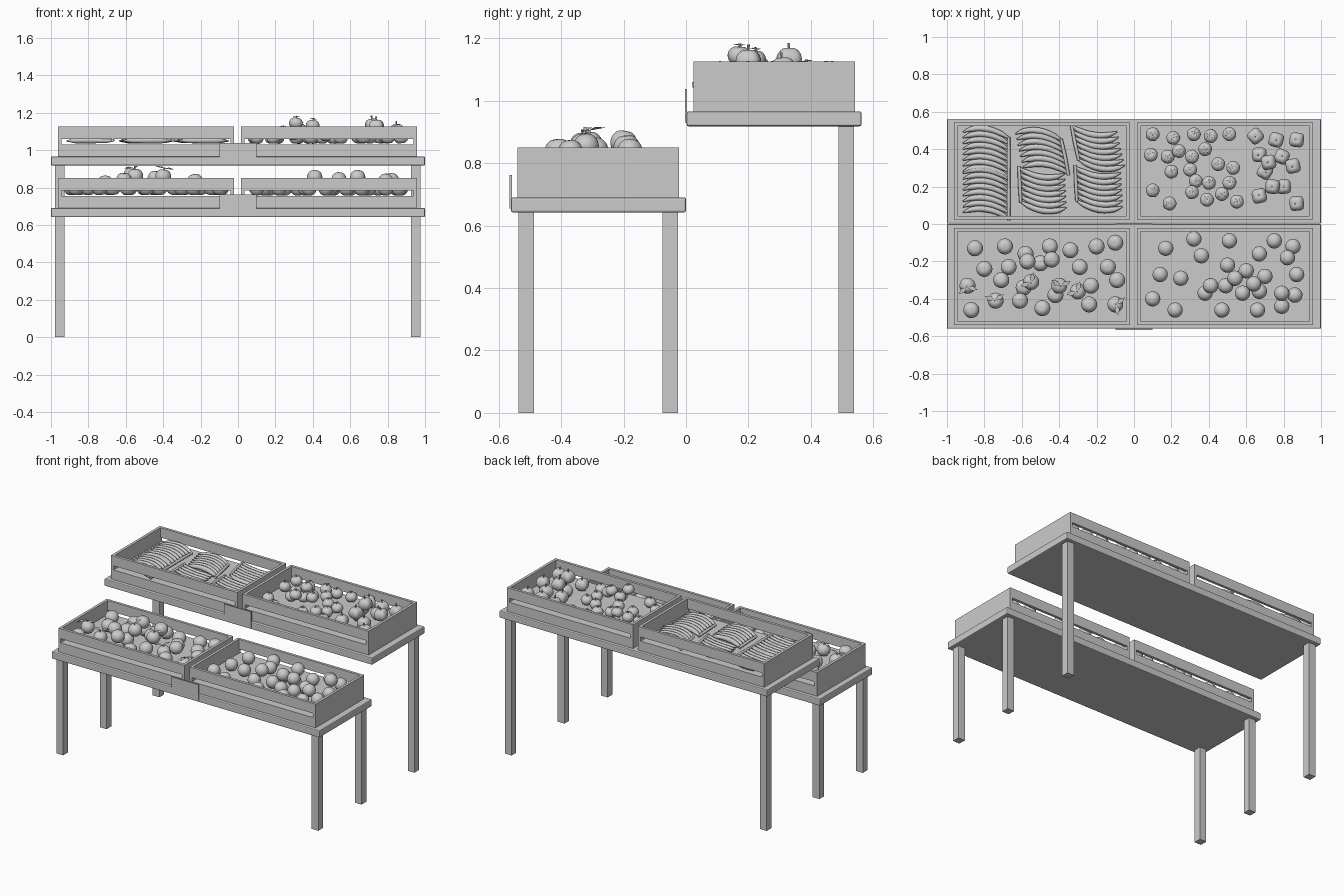
import bpy, bmesh, math, random
from mathutils import Vector, Matrix

random.seed(4)
start_cube = bpy.data.objects.get("Cube")
if start_cube:
    bpy.data.objects.remove(start_cube, do_unlink=True)

GREY = (0.6, 0.6, 0.6, 1)
grey = bpy.data.materials.new("plain grey")
grey.use_nodes = True
grey.diffuse_color = GREY
grey.node_tree.nodes["Principled BSDF"].inputs["Base Color"].default_value = GREY


def add_object(name, data):
    obj = bpy.data.objects.new(name, data)
    bpy.context.collection.objects.link(obj)
    if not data.materials:
        data.materials.append(grey)
    return obj


def box(name, xs, ys, zs, bevel=0):
    """Box from its lower and upper limit on each axis."""
    bm = bmesh.new()
    bmesh.ops.create_cube(bm, size=1)
    lows, highs = Vector((xs[0], ys[0], zs[0])), Vector((xs[1], ys[1], zs[1]))
    size = highs - lows
    for v in bm.verts:
        v.co = (lows + highs) / 2 + Vector(a * b for a, b in zip(v.co, size))
    mesh = bpy.data.meshes.new(name)
    bm.to_mesh(mesh)
    bm.free()
    obj = add_object(name, mesh)
    if bevel:
        mod = obj.modifiers.new("soft edges", "BEVEL")
        mod.width, mod.segments = bevel, 2
    return obj


# Tables: top, price plate and legs
def table(name, front, z, leg_rows):
    box(name + "_top", (-1, 1), (front, front + 0.56), (z, z + 0.048), 0.006)
    box(name + "_sign", (-0.1, 0.1), (front - 0.006, front + 0.002), (z + 0.012, z + 0.12))
    for y in leg_rows:
        for side, x in (("right", -0.953), ("left", 0.95)):
            box(f"{name}_{side}_leg", (x - 0.025, x + 0.025), (y - 0.025, y + 0.025), (0, z))


# Crates: solid ends, slatted long sides and a raised floor
WALL = 0.018
FLOOR = 0.065


def crate(name, x0, x1, y0, z):
    y1, top = y0 + 0.518, z + 0.16
    for x in (x0, x1 - WALL):
        box(name + "_end", (x, x + WALL), (y0, y1), (z, top))
    inner = (x0 + WALL, x1 - WALL)
    for y in (y0, y1 - WALL):
        box(name + "_lower_slat", inner, (y, y + WALL), (z, z + FLOOR))
        box(name + "_upper_slat", inner, (y, y + WALL), (z + 0.093, top))
    box(name + "_floor", inner, (y0 + WALL, y1 - WALL), (z + FLOOR - 0.015, z + FLOOR))


# Fruit templates
def add_leaf(bm, length, width, angle, base):
    """Pointed leaf that lifts away from the stem."""
    turn = Matrix.Rotation(angle, 3, "Z")
    outline = [(0, 0, 0), (0.5, -0.5, 0.15), (1, 0, 0.05), (0.5, 0.5, 0.15)]
    verts = [bm.verts.new(base + turn @ Vector((a * length, b * width, c * length)))
             for a, b, c in outline]
    bm.faces.new(verts)


def fruit_mesh(name, r, squash=1, lobes=0, lobe_depth=0, dimple=0, stem=0, leaves=0, leaf=0):
    bm = bmesh.new()
    bmesh.ops.create_uvsphere(bm, u_segments=20, v_segments=12, radius=r)
    for v in bm.verts:
        rho = math.hypot(v.co.x, v.co.y) / r
        if lobes:
            wave = 1 + lobe_depth * math.cos(lobes * math.atan2(v.co.y, v.co.x)) * rho
            v.co.x *= wave
            v.co.y *= wave
        sink = dimple * math.exp(-(rho / 0.35) ** 2)
        v.co.z *= squash * (1 - sink)
    for f in bm.faces:
        f.smooth = True
    top = Vector((0, 0, r * squash * (1 - dimple)))
    if stem:
        bmesh.ops.create_cone(bm, cap_ends=True, segments=6, radius1=0.003, radius2=0.005,
                              depth=stem, matrix=Matrix.Translation(top + Vector((0, 0, stem / 2))))
    for i in range(leaves):
        add_leaf(bm, leaf, leaf * 0.45, i * math.tau / max(leaves, 3), top + Vector((0, 0, 0.006)))
    mesh = bpy.data.meshes.new(name)
    bm.to_mesh(mesh)
    bm.free()
    mesh.materials.append(grey)
    return mesh


def pile(name, mesh, r, floor, spots, special=None, special_every=5):
    """Drop fruit one by one; each rests on the floor or on earlier fruit."""
    placed = []
    for i, (px, py) in enumerate(spots):
        x, y, z = px / 100, py / 100, floor + r
        for q in placed:
            d = math.hypot(x - q.x, y - q.y)
            if d < 2 * r:
                z = max(z, q.z + math.sqrt(4 * r * r - d * d) * 0.9)
        z = min(z, floor + r + 0.08)
        placed.append(Vector((x, y, z)))
        use = special if special and i % special_every == 0 else mesh
        obj = add_object(name, use)
        obj.location = placed[-1]
        obj.rotation_euler = (random.uniform(-0.15, 0.15), random.uniform(-0.15, 0.15),
                              random.uniform(0, math.tau))


# Bananas: tapered bent tubes that hang from a thick stalk
def banana_bunch(x, y, facing, count, lean):
    curve = bpy.data.curves.new("banana_bunch", "CURVE")
    curve.dimensions = "3D"
    curve.bevel_depth = 0.017
    curve.bevel_resolution = 2
    curve.resolution_u = 3
    curve.use_fill_caps = True

    def strand(points):
        spline = curve.splines.new("BEZIER")
        spline.bezier_points.add(len(points) - 1)
        for bp, (a, b, c, radius) in zip(spline.bezier_points, points):
            bp.co = (a, b, c)
            bp.radius = radius
            bp.handle_left_type = bp.handle_right_type = "AUTO"

    pitch = 0.03
    half = (count - 1) * pitch / 2
    for i in range(count):
        b = half - i * pitch
        a = lean * (i / (count - 1) - 0.5)
        strand([(a, b + 0.035, 0.02, 0.35), (a + 0.04, b + 0.012, 0.02, 0.8),
                (a + 0.12, b - 0.014, 0.022, 1), (a + 0.2, b - 0.012, 0.02, 0.85),
                (a + 0.245, b + 0.004, 0.018, 0.2)])
    strand([(-lean / 2, half + 0.045, 0.02, 0.5), (0, 0.03, 0.022, 0.6),
            (lean / 2, 0.03 - half, 0.02, 0.5)])
    obj = add_object("banana_bunch", curve)
    obj.location = (x, y, UPPER + FLOOR)
    obj.rotation_euler.z = 0 if facing > 0 else math.pi
    bpy.ops.object.select_all(action="DESELECT")
    obj.select_set(True)
    bpy.context.view_layer.objects.active = obj
    bpy.ops.object.convert(target="MESH")
    bpy.ops.object.shade_smooth()


# Two-step stand
LOWER, UPPER = 0.69, 0.966
table("lower_table", -0.56, 0.642, (-0.512, -0.05))
table("upper_table", 0.002, 0.918, (0.513,))
for level, y0, z in (("lower", -0.54, LOWER), ("upper", 0.024, UPPER)):
    crate(level + "_right_crate", -0.963, -0.022, y0, z)
    crate(level + "_left_crate", 0.016, 0.957, y0, z)

# Oranges
orange = fruit_mesh("orange", 0.041, dimple=0.04)
pile("orange", orange, 0.041, LOWER + FLOOR, [
    (17, -13), (32, -8), (51, -9), (75, -9), (85, -12), (36, -17), (14, -27), (25, -29),
    (50, -22), (60, -25), (67, -16), (82, -18), (70, -28), (67, -36), (58, -37), (49, -33),
    (87, -27), (86, -38), (79, -44), (66, -46), (47, -46), (38, -37), (22, -46), (10, -40),
    (41, -33), (54, -29), (64, -32), (79, -37)])

# Peaches, some with leaves
peach = fruit_mesh("peach", 0.043, squash=0.97, dimple=0.12)
leafy = fruit_mesh("leafy_peach", 0.043, squash=0.97, dimple=0.12, stem=0.012, leaves=2, leaf=0.06)
pile("peach", peach, 0.043, LOWER + FLOOR, [
    (-89, -33), (-85, -13), (-69, -12), (-58, -16), (-45, -12), (-74, -41), (-34, -14),
    (-20, -12), (-10, -10), (-80, -24), (-10, -43), (-67, -23), (-50, -21), (-29, -23),
    (-14, -23), (-30, -36), (-71, -30), (-9, -30), (-59, -34), (-42, -38), (-55, -31),
    (-61, -41), (-87, -46), (-49, -45), (-24, -43), (-40, -33), (-23, -33), (-57, -20),
    (-44, -19)], leafy)

# Tomatoes with star-shaped leaves
tomato = fruit_mesh("tomato", 0.037, squash=0.88, lobes=5, lobe_depth=0.02, dimple=0.15,
                    stem=0.012, leaves=5, leaf=0.022)
pile("tomato", tomato, 0.037, UPPER + FLOOR - 0.004, [
    (10, 48), (21, 46), (32, 48), (41, 47), (51, 48), (9, 37), (18, 36), (31, 36), (38, 40),
    (20, 28), (30, 29), (10, 18), (19, 11), (33, 23), (40, 22), (31, 17), (45, 32), (53, 30),
    (51, 22), (39, 13), (47, 16), (55, 12), (24, 39)])

# Bell peppers
pepper = fruit_mesh("bell_pepper", 0.042, lobes=4, lobe_depth=0.09, dimple=0.2, stem=0.02)
pile("bell_pepper", pepper, 0.042, UPPER + FLOOR, [
    (65, 47), (76, 45), (87, 45), (67, 37), (79, 36), (85, 31), (70, 28), (80, 20), (67, 15),
    (87, 11), (72, 33), (74, 20)])

# Banana bunches
for x, y, facing, count, lean in (
        (-0.67, 0.39, -1, 8, 0), (-0.67, 0.17, -1, 8, 0), (-0.37, 0.395, -1, 7, 0.04),
        (-0.61, 0.175, 1, 7, 0.01), (-0.315, 0.4, 1, 7, 0.04), (-0.31, 0.18, 1, 7, 0.01)):
    banana_bunch(x, y, facing, count, lean)
